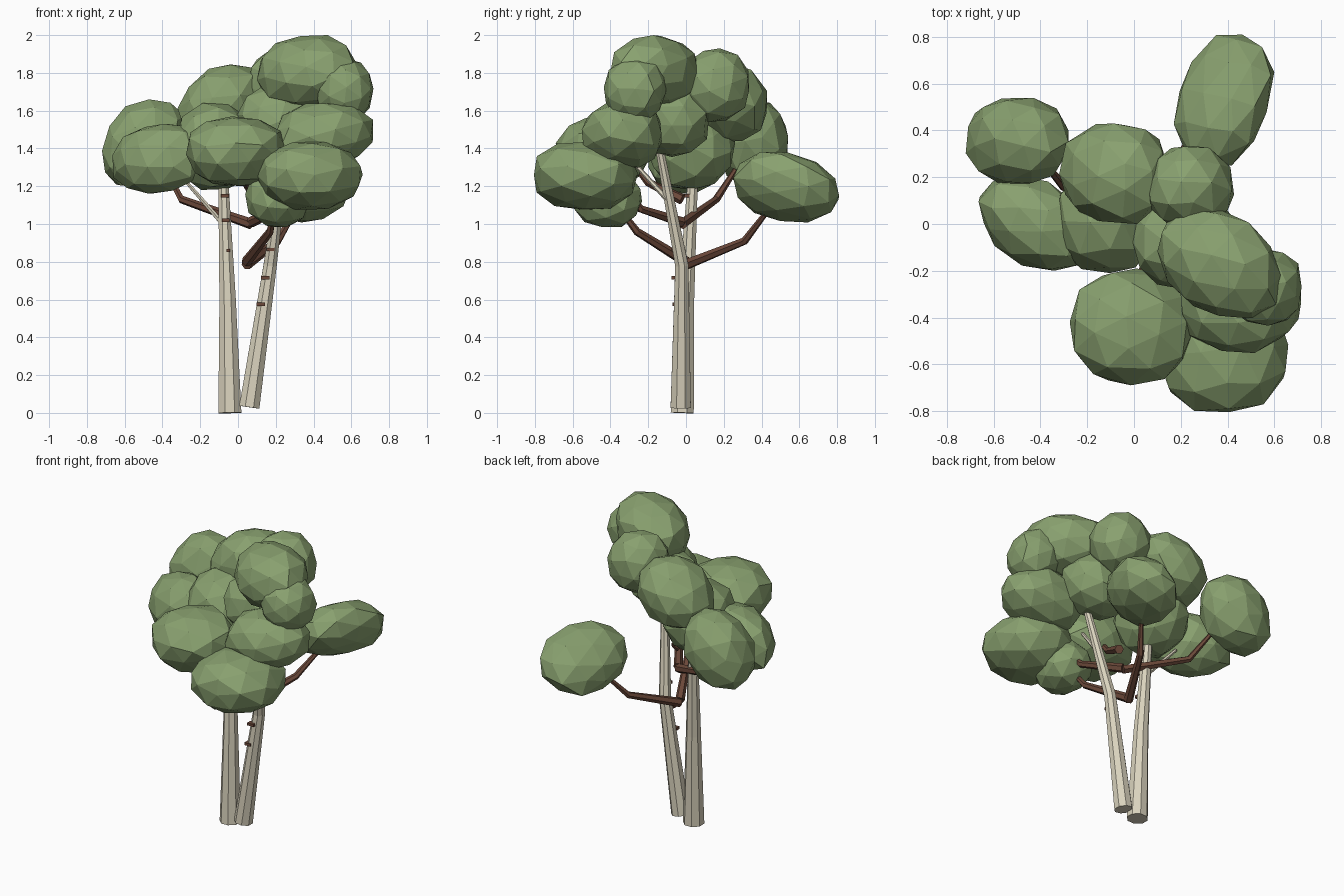
import bpy, bmesh, random
from mathutils import Vector, Matrix, Euler

random.seed(23)
cube = bpy.data.objects.get("Cube")
if cube:
    bpy.data.objects.remove(cube, do_unlink=True)


def material(name, rgb):
    m = bpy.data.materials.new(name)
    m.use_nodes = True
    m.diffuse_color = (*rgb, 1)
    m.node_tree.nodes["Principled BSDF"].inputs["Base Color"].default_value = (*rgb, 1)
    return m


LEAF = material("leaf green", (0.25, 0.355, 0.16))
BARK = material("pale bark", (0.7, 0.65, 0.51))
BROWN = material("brown wood", (0.15, 0.066, 0.042))


def finish(bm, name, mat):
    bmesh.ops.recalc_face_normals(bm, faces=bm.faces)
    mesh = bpy.data.meshes.new(name)
    bm.to_mesh(mesh)
    bm.free()
    mesh.materials.append(mat)
    obj = bpy.data.objects.new(name, mesh)
    bpy.context.collection.objects.link(obj)
    return obj


def limb(name, points, radii, mat, sides=8):
    """Faceted tapering tube through the points, capped at both ends."""
    bm = bmesh.new()
    pts = [Vector(p) for p in points]
    rings = []
    for i, (p, r) in enumerate(zip(pts, radii)):
        along = pts[min(i + 1, len(pts) - 1)] - pts[max(i - 1, 0)]
        turn = Vector((0, 0, 1)).rotation_difference(along.normalized())
        ring = []
        for k in range(sides):
            spoke = Matrix.Rotation(6.28319 * (k + 0.5) / sides, 3, 'Z') @ Vector((r, 0, 0))
            ring.append(bm.verts.new(p + turn @ spoke))
        rings.append(ring)
    for a, b in zip(rings, rings[1:]):
        for k in range(sides):
            n = (k + 1) % sides
            bm.faces.new((a[k], a[n], b[n], b[k]))
    bm.faces.new(rings[0])
    bm.faces.new(rings[-1])
    return finish(bm, name, mat)


def leaf_clump(name, centre, half, lean=0.0, rise=0.0, droop=0.0):
    """Rough, slightly boxy faceted ball, slanted, then fitted to the given half sizes."""
    bm = bmesh.new()
    bmesh.ops.create_icosphere(bm, subdivisions=2, radius=1)
    spin = Euler([random.uniform(0, 6) for _ in range(3)]).to_matrix()
    power = 2.25
    for v in bm.verts:
        v.co = spin @ v.co
        v.co /= sum(abs(c) ** power for c in v.co) ** (1 / power)
        v.co += Vector([random.uniform(-0.045, 0.045) for _ in range(3)])
        x, y, z = v.co
        v.co = (x + lean * y, y, z + rise * x - droop * y)
    for axis in range(3):
        values = [v.co[axis] for v in bm.verts]
        low, high = min(values), max(values)
        for v in bm.verts:
            unit = 2 * (v.co[axis] - low) / (high - low) - 1
            v.co[axis] = centre[axis] + half[axis] * unit
    return finish(bm, name, LEAF)


# Two pale trunks with thin side shoots
limb("left_leaning_trunk", [(-0.043, -0.02, 0), (-0.055, 0, 0.6), (-0.08, 0.04, 1.3)],
     (0.066, 0.047, 0.027), BARK)
limb("right_leaning_trunk", [(0.06, -0.028, 0.03), (0.17, -0.022, 0.78), (0.26, -0.15, 1.45)],
     (0.058, 0.038, 0.022), BARK)
limb("pale_shoot_side", [(-0.07, 0.02, 0.99), (-0.28, 0.06, 1.23)], (0.015, 0.01), BARK, 6)
limb("pale_shoot_front", [(0.23, -0.09, 1.12), (0.17, -0.29, 1.34)], (0.015, 0.01), BARK, 6)

# Bent brown branches
branches = [
    ("back_branch", (0.045, 0, 0.785), (0.21, 0.31, 0.91), (0.31, 0.44, 1.08)),
    ("low_front_branch", (0.045, 0, 0.8), (0.17, -0.26, 0.96), (0.19, -0.35, 1.08)),
    ("side_branch", (0.07, -0.02, 1.0), (-0.3, 0.16, 1.13), (-0.39, 0.27, 1.3)),
    ("front_branch", (0.07, -0.02, 1.01), (0.22, -0.24, 1.08), (0.27, -0.33, 1.2)),
    ("high_front_branch", (0.1, -0.02, 1.13), (0.04, -0.2, 1.22), (0.02, -0.29, 1.33)),
]
for name, start, bend, end in branches:
    limb(name, (start, bend, end), (0.029, 0.021, 0.013), BROWN, 6)

# Small knots on the front of the trunks
for i, (x, y, z, width) in enumerate([
        (0.12, -0.055, 0.575, 0.044), (0.145, -0.06, 0.715, 0.046), (0.172, -0.058, 0.865, 0.04),
        (-0.065, -0.008, 1.02, 0.042), (-0.068, 0.003, 1.15, 0.042), (-0.052, -0.025, 0.86, 0.02)]):
    bm = bmesh.new()
    shape = Matrix.Translation((x, y, z)) @ Matrix.Diagonal((width, 0.035, 0.017, 1))
    bmesh.ops.create_cube(bm, size=1, matrix=shape)
    finish(bm, f"trunk_knot_{i + 1}", BROWN)

# Leaf clumps: centre, half sizes, lean, rise, droop
clumps = [
    ((-0.5, 0.355, 1.43), (0.22, 0.185, 0.23), 0, 0.2),
    ((-0.42, 0.005, 1.345), (0.245, 0.205, 0.185), -0.35, 0.15),
    ((-0.085, 0.215, 1.64), (0.235, 0.215, 0.205), 0, 0.25),
    ((-0.12, 0.025, 1.41), (0.22, 0.235, 0.23)),
    ((-0.01, -0.44, 1.385), (0.265, 0.25, 0.185)),
    ((0.38, -0.53, 1.255), (0.28, 0.275, 0.18)),
    ((0.365, -0.17, 1.81), (0.265, 0.235, 0.19), -0.25, 0.1),
    ((0.243, 0.155, 1.735), (0.185, 0.178, 0.195)),
    ((0.56, -0.27, 1.71), (0.157, 0.165, 0.17)),
    ((0.455, -0.34, 1.47), (0.26, 0.212, 0.17), 0, 0.1),
    ((0.385, 0.53, 1.195), (0.215, 0.28, 0.187), 0.25, 0.3, 0.2),
    ((0.22, -0.08, 1.545), (0.225, 0.2, 0.19)),
    ((0.21, -0.42, 1.14), (0.172, 0.187, 0.157)),
]
for i, clump in enumerate(clumps):
    leaf_clump(f"leaf_clump_{i + 1}", *clump)
